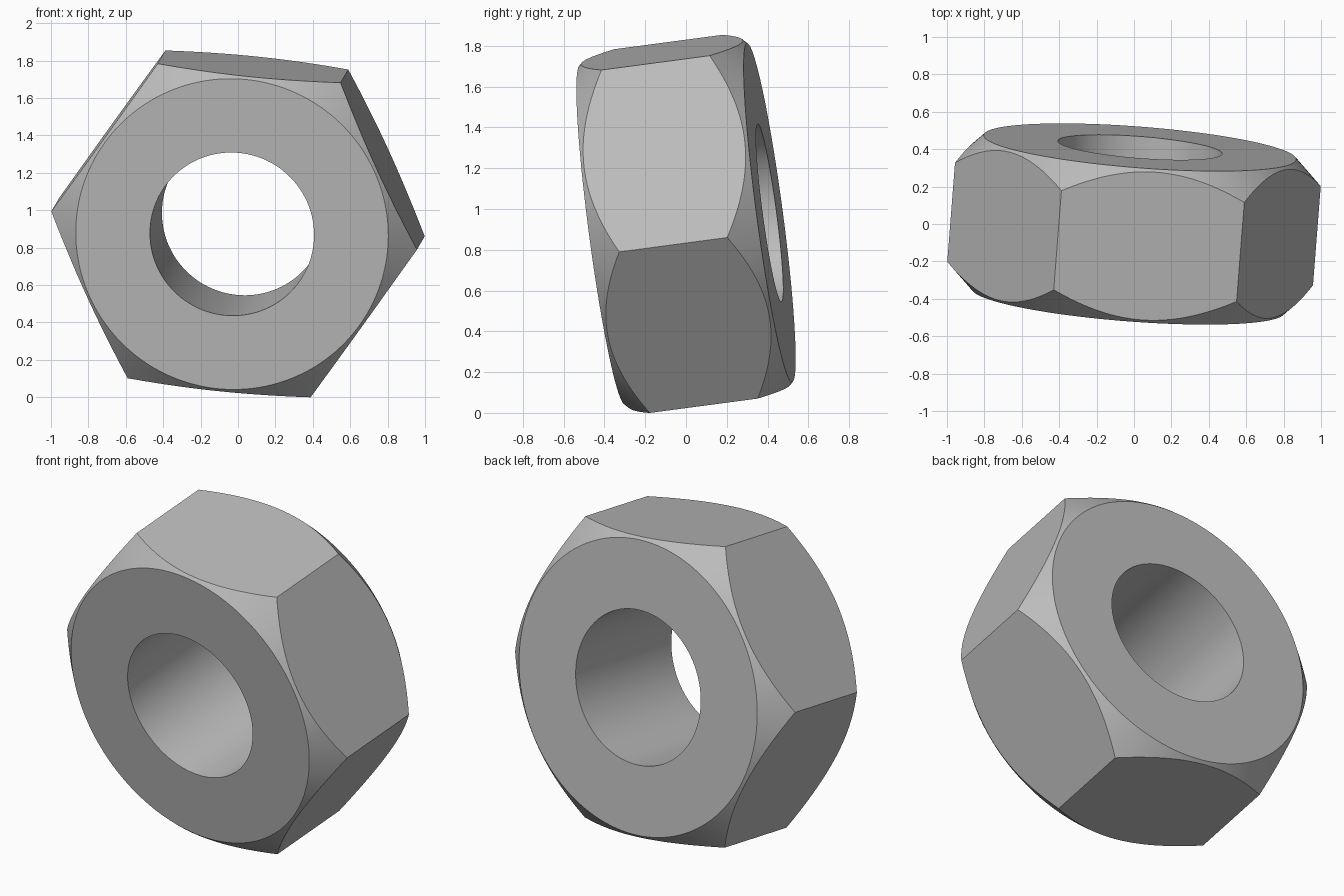
import bpy, bmesh
from math import cos, pi, radians
from mathutils import Matrix, Vector

cube = bpy.data.objects.get("Cube")
if cube:
    bpy.data.objects.remove(cube)

# Nut dimensions
CORNER_R = 0.985      # centre to hexagon corner
FACE_R = 0.838        # flat ring on both ends
BORE_R = 0.44
HALF_H = 0.415
STEPS = 24            # segments per hexagon side
COUNT = 6 * STEPS

# Steel material
steel = bpy.data.materials.new("steel grey")
steel.use_nodes = True
GREY = (0.5, 0.5, 0.5, 1)
steel.diffuse_color = GREY
steel.node_tree.nodes["Principled BSDF"].inputs["Base Color"].default_value = GREY


def hex_radius(angle):
    """Distance from the axis to the hexagon outline, with a corner at angle 0."""
    return CORNER_R * cos(pi / 6) / cos(angle % (pi / 3) - pi / 6)


def profile(angle):
    """Closed radius/height section: bore, end faces, 45 degree chamfers, flat side."""
    r = hex_radius(angle)
    edge = HALF_H - (r - FACE_R)
    upper = [(BORE_R, HALF_H), (FACE_R, HALF_H), (r, edge)]
    return upper + [(rad, -h) for rad, h in reversed(upper)]


# Sweep the section around the axis
bm = bmesh.new()
sections = []
for i in range(COUNT):
    angle = 2 * pi * i / COUNT
    turn = Matrix.Rotation(angle, 3, 'Z')
    sections.append([bm.verts.new(turn @ Vector((r, 0, h))) for r, h in profile(angle)])
for i, a in enumerate(sections):
    b = sections[(i + 1) % COUNT]
    for j in range(len(a)):
        k = (j + 1) % len(a)
        bm.faces.new((a[j], a[k], b[k], b[j]))
bmesh.ops.recalc_face_normals(bm, faces=bm.faces)

# Lean the nut: bore axis along +y, slightly up and to the left
axis = Vector((0.078, 1, 0.133)).normalized()
corner = Vector((0.975, 0, -0.093))
corner = (corner - axis * corner.dot(axis)).normalized()
side = axis.cross(corner)
lean = Matrix((corner, side, axis)).transposed().to_4x4()
bm.transform(Matrix.Translation((0, 0, 0.927)) @ lean)

mesh = bpy.data.meshes.new("hex_nut")
bm.to_mesh(mesh)
bm.free()
mesh.materials.append(steel)
nut = bpy.data.objects.new("hex_nut", mesh)
bpy.context.collection.objects.link(nut)
bpy.context.view_layer.objects.active = nut
nut.select_set(True)
bpy.ops.object.shade_smooth_by_angle(angle=radians(30))
